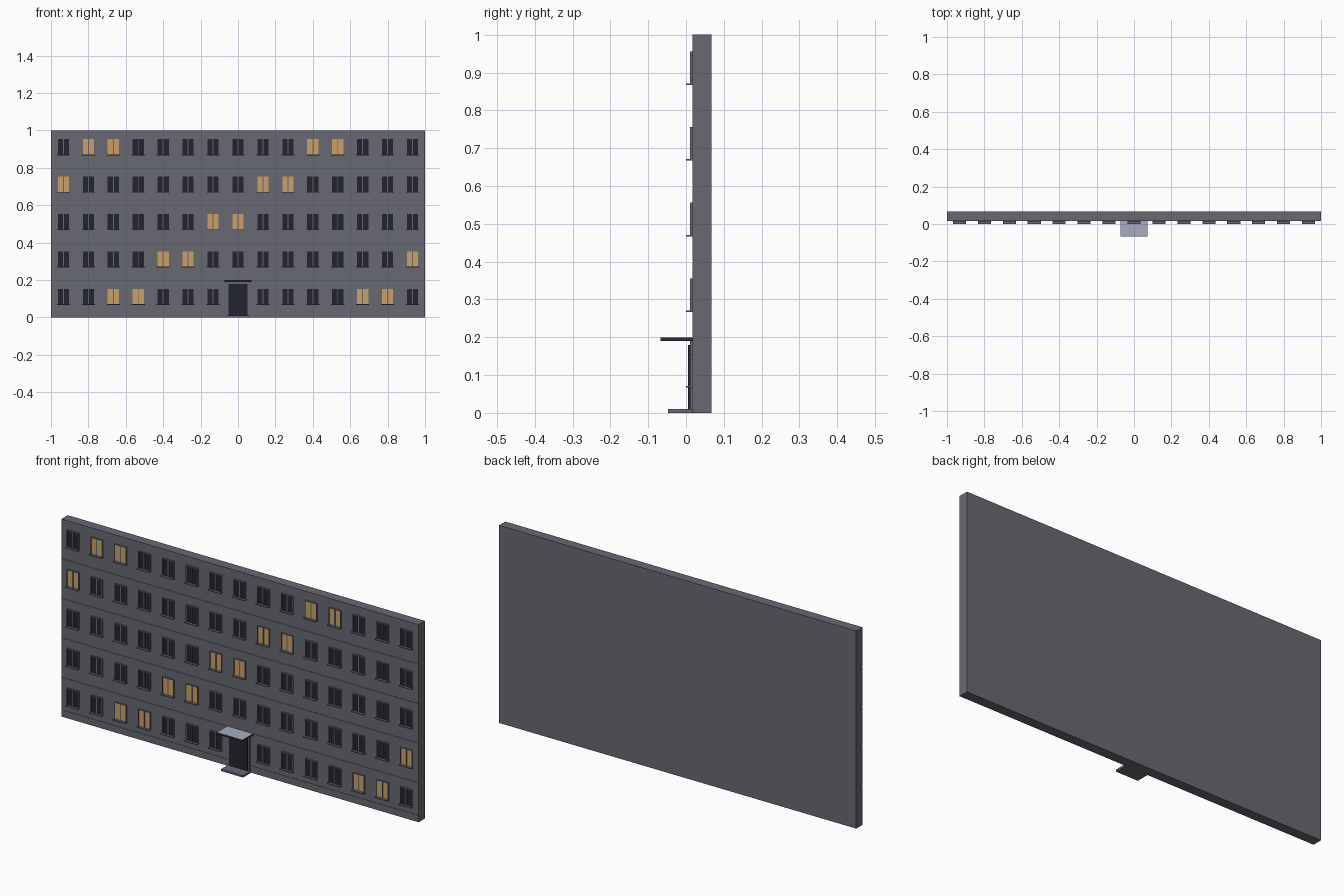
import bpy, bmesh

if "Cube" in bpy.data.objects:
    bpy.data.objects.remove(bpy.data.objects["Cube"])


def srgb(r, g, b):
    def lin(v):
        v /= 255
        return v / 12.92 if v <= 0.04045 else ((v + 0.055) / 1.055) ** 2.4
    return (lin(r), lin(g), lin(b), 1)


def material(name, *rgb):
    m = bpy.data.materials.new(name)
    m.diffuse_color = srgb(*rgb)
    m.use_nodes = True
    m.node_tree.nodes["Principled BSDF"].inputs["Base Color"].default_value = m.diffuse_color
    return m


WALL = material("grey concrete", 104, 104, 115)
DARK = material("dark glass", 36, 36, 48)
LIT = material("lit window amber", 202, 160, 102)
METAL = material("pale metal", 166, 174, 192)
TRIM = material("dark trim", 44, 44, 54)


def boxes(name, mat, items):
    """One object made of boxes given as (x0, x1, y0, y1, z0, z1)."""
    bm = bmesh.new()
    for x0, x1, y0, y1, z0, z1 in items:
        vs = bmesh.ops.create_cube(bm, size=1)["verts"]
        for v in vs:
            v.co = (x1 if v.co.x > 0 else x0,
                    y1 if v.co.y > 0 else y0,
                    z1 if v.co.z > 0 else z0)
    me = bpy.data.meshes.new(name)
    bm.to_mesh(me)
    bm.free()
    me.materials.append(mat)
    ob = bpy.data.objects.new(name, me)
    bpy.context.collection.objects.link(ob)
    return ob


FACE = 0.017      # front plane of the facade
G = 0.001         # half width of a panel joint

# Main slab with jointed facade panels
boxes("building_slab", WALL, [(-1, 1, FACE + 0.002, 0.067, 0, 1)])
xs = [-1, -0.6, -1 / 3, 1 / 3, 1]
zs = [0, 0.035, 0.2, 0.4, 0.6, 0.8, 1]
panels = []
for i in range(len(xs) - 1):
    for j in range(len(zs) - 1):
        panels.append((xs[i] + (G if i else 0),
                       xs[i + 1] - (G if i < len(xs) - 2 else 0),
                       FACE, FACE + 0.002,
                       zs[j] + (G if j else 0),
                       zs[j + 1] - (G if j < len(zs) - 2 else 0)))
boxes("facade_panels", WALL, panels)

# Windows: floors counted from the ground, lit columns per floor
lit_columns = [{2, 3, 12, 13}, {4, 5, 14}, {6, 7}, {0, 8, 9}, {1, 2, 10, 11}]
frames, sills, dark_panes, lit_panes = [], [], [], []
for floor in range(5):
    z0, z1 = floor * 0.2 + 0.071, floor * 0.2 + 0.153
    for col in range(15):
        if floor == 0 and col == 7:
            continue                      # entrance door bay
        x = (col - 7) * 2 / 15
        w, t = 0.030, 0.003
        y0, y1 = 0.010, FACE
        frames += [(x - w - t, x - w, y0, y1, z0, z1 + t),
                   (x + w, x + w + t, y0, y1, z0, z1 + t),
                   (x - w, x + w, y0, y1, z1, z1 + t),
                   (x - 0.0025, x + 0.0025, y0 + 0.001, y1, z0, z1)]
        sills.append((x - 0.035, x + 0.035, 0, FACE, z0 - 0.004, z0))
        panes = lit_panes if col in lit_columns[floor] else dark_panes
        panes.append((x - w, x + w, 0.013, FACE, z0, z1))
boxes("window_frames", WALL, frames)
boxes("window_sills", WALL, sills)
boxes("dark_panes", DARK, dark_panes)
boxes("lit_panes", LIT, lit_panes)

# Entrance: surround, door leaf, step and canopy
boxes("door_surround", WALL, [(-0.058, -0.050, 0.010, FACE, 0.01, 0.19),
                              (0.050, 0.058, 0.010, FACE, 0.01, 0.19),
                              (-0.050, 0.050, 0.010, FACE, 0.18, 0.19)])
boxes("door_leaf", DARK, [(-0.050, 0.050, 0.005, FACE, 0.01, 0.18)])
boxes("entrance_step", WALL, [(-0.062, 0.062, -0.048, FACE, 0, 0.01)])
canopy = boxes("entrance_canopy", TRIM, [(-0.072, 0.072, -0.067, FACE, 0.19, 0.2)])
canopy.data.materials.append(METAL)
for p in canopy.data.polygons:            # pale sheet on the upper side
    if p.normal.z > 0.5:
        p.material_index = 1
